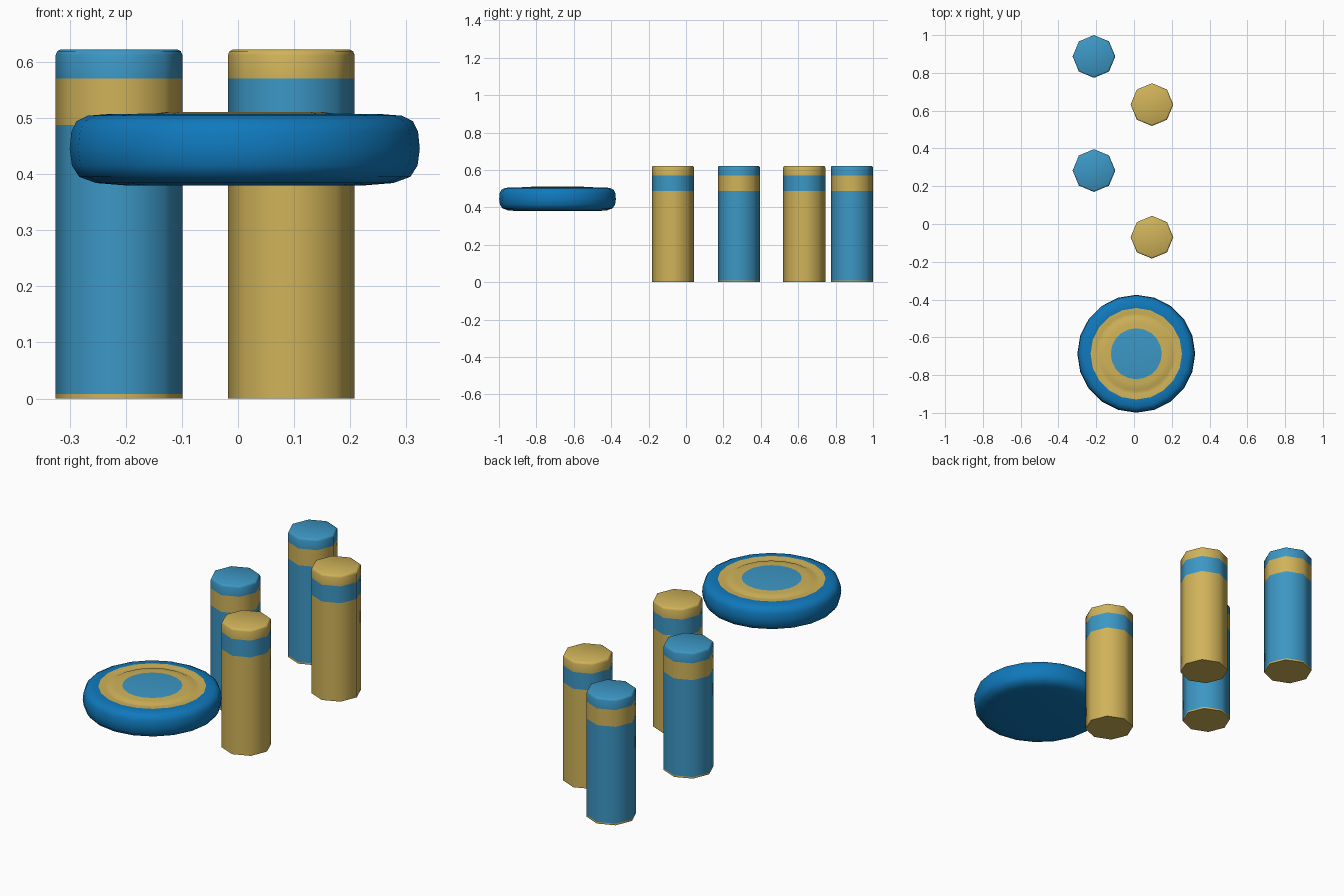
import bpy, bmesh, math

if "Cube" in bpy.data.objects:
    bpy.data.objects.remove(bpy.data.objects["Cube"])


def material(name, rgb):
    m = bpy.data.materials.new(name)
    m.diffuse_color = (*rgb, 1)
    m.use_nodes = True
    m.node_tree.nodes["Principled BSDF"].inputs["Base Color"].default_value = m.diffuse_color
    return m


BLUE = material("light_blue", (0.045, 0.31, 0.56))
YELLOW = material("sand_yellow", (0.63, 0.45, 0.10))
RIM = material("rim_blue", (0.005, 0.19, 0.50))


def lathe(name, profile, slots, mats, sides, location, angle):
    """Revolve (radius, z) points from bottom to top; slots holds one
    material index for the base, each band between rings, and the top."""
    bm = bmesh.new()
    rings = [[bm.verts.new((r * math.cos(2 * math.pi * i / sides),
                            r * math.sin(2 * math.pi * i / sides), z))
              for i in range(sides)] for r, z in profile]
    bm.faces.new(rings[0][::-1]).material_index = slots[0]
    for lo, hi, slot in zip(rings, rings[1:], slots[1:]):
        for i in range(sides):
            j = (i + 1) % sides
            bm.faces.new((lo[i], lo[j], hi[j], hi[i])).material_index = slot
    bm.faces.new(rings[-1]).material_index = slots[-1]
    mesh = bpy.data.meshes.new(name)
    bm.to_mesh(mesh)
    bm.free()
    for m in mats:
        mesh.materials.append(m)
    obj = bpy.data.objects.new(name, mesh)
    obj.location = location
    bpy.context.collection.objects.link(obj)
    bpy.ops.object.select_all(action='DESELECT')
    obj.select_set(True)
    bpy.context.view_layer.objects.active = obj
    bpy.ops.object.shade_smooth_by_angle(angle=math.radians(angle))
    return obj


# Banded octagonal posts with a softened top edge
post_profile = [(0.113, 0), (0.113, 0.008), (0.113, 0.487), (0.113, 0.57),
                (0.113, 0.612), (0.110, 0.619), (0.104, 0.622)]
posts = [("blue_post_back", -0.212, 0.887, True),
         ("yellow_post_back", 0.095, 0.632, False),
         ("blue_post_front", -0.212, 0.283, True),
         ("yellow_post_front", 0.095, -0.07, False)]
for name, x, y, is_blue in posts:
    mats = [BLUE, YELLOW] if is_blue else [YELLOW, BLUE]
    base = 1 if is_blue else 0          # the undersides are all yellow
    lathe(name, post_profile, [base, base, 0, 1, 0, 0, 0, 0],
          mats, 8, (x, y, 0), 50)

# Flying disc: rounded rim, ridged yellow ring, blue centre
disc_profile = [(0.215, 0.38), (0.265, 0.384), (0.295, 0.395), (0.308, 0.415),
                (0.312, 0.445), (0.309, 0.475), (0.300, 0.494), (0.280, 0.504),
                (0.242, 0.507), (0.215, 0.503), (0.200, 0.503), (0.190, 0.508),
                (0.160, 0.508), (0.135, 0.511)]
lathe("flying_disc", disc_profile, [0] * 9 + [1] * 5 + [2],
      [RIM, YELLOW, BLUE], 20, (0.012, -0.687, 0), 40)
